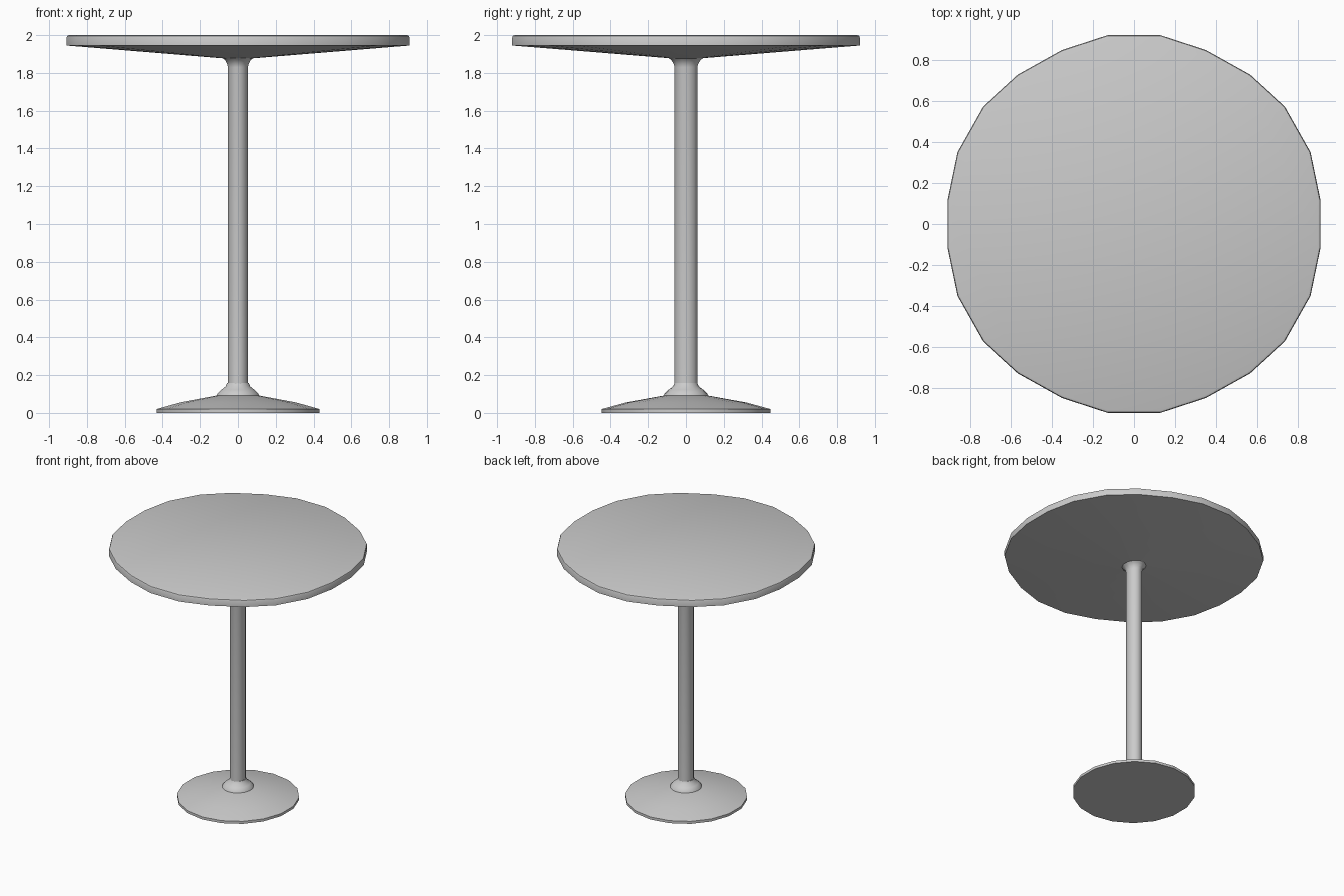
import bpy, math

if "Cube" in bpy.data.objects:
    bpy.data.objects.remove(bpy.data.objects["Cube"])

def unit_ring(n, offset, sx=1.0):
    return [(sx * math.cos(offset + 2 * math.pi * i / n),
             math.sin(offset + 2 * math.pi * i / n)) for i in range(n)]

def stack(name, outline, profile, angle=35):
    """Loft a unit outline through (radius, z) levels, capped at both ends."""
    n = len(outline)
    verts = [(x * r, y * r, z) for r, z in profile for x, y in outline]
    faces = [(k * n + i, k * n + (i + 1) % n, (k + 1) * n + (i + 1) % n, (k + 1) * n + i)
             for k in range(len(profile) - 1) for i in range(n)]
    faces.append(tuple(reversed(range(n))))
    faces.append(tuple(range(len(verts) - n, len(verts))))
    mesh = bpy.data.meshes.new(name)
    mesh.from_pydata(verts, [], faces)
    obj = bpy.data.objects.new(name, mesh)
    bpy.context.collection.objects.link(obj)
    bpy.context.view_layer.objects.active = obj
    obj.select_set(True)
    bpy.ops.object.shade_smooth_by_angle(angle=math.radians(angle))
    obj.select_set(False)
    return obj

# Table top: slightly irregular 24-sided disc, mirrored from one quadrant
quad = [(.908, .118), (.86, .35), (.735, .572), (.565, .727), (.35, .847), (.126, .92)]
half = quad + [(-x, y) for x, y in reversed(quad)]
top_outline = half + [(-x, -y) for x, y in half]
stack("table_top", top_outline,
      [(.085, 1.877), (1.0, 1.945), (1.0, 1.988), (.996, 1.996), (.985, 2.0)])

# Column with flared head
column_outline = unit_ring(12, math.radians(15), .88)
stack("column", column_outline,
      [(.062, .1), (.062, 1.83), (.067, 1.848), (.08, 1.868), (.1, 1.882)], 50)

# Collar at the foot of the column
stack("collar", unit_ring(18, math.pi / 2, .97),
      [(.118, .085), (.114, .102), (.092, .122), (.068, .14), (.06, .158)], 50)

# Low conical base plate
stack("base", unit_ring(18, math.pi / 2, .98),
      [(.448, 0), (.448, .02), (.32, .055), (.11, .093)])
